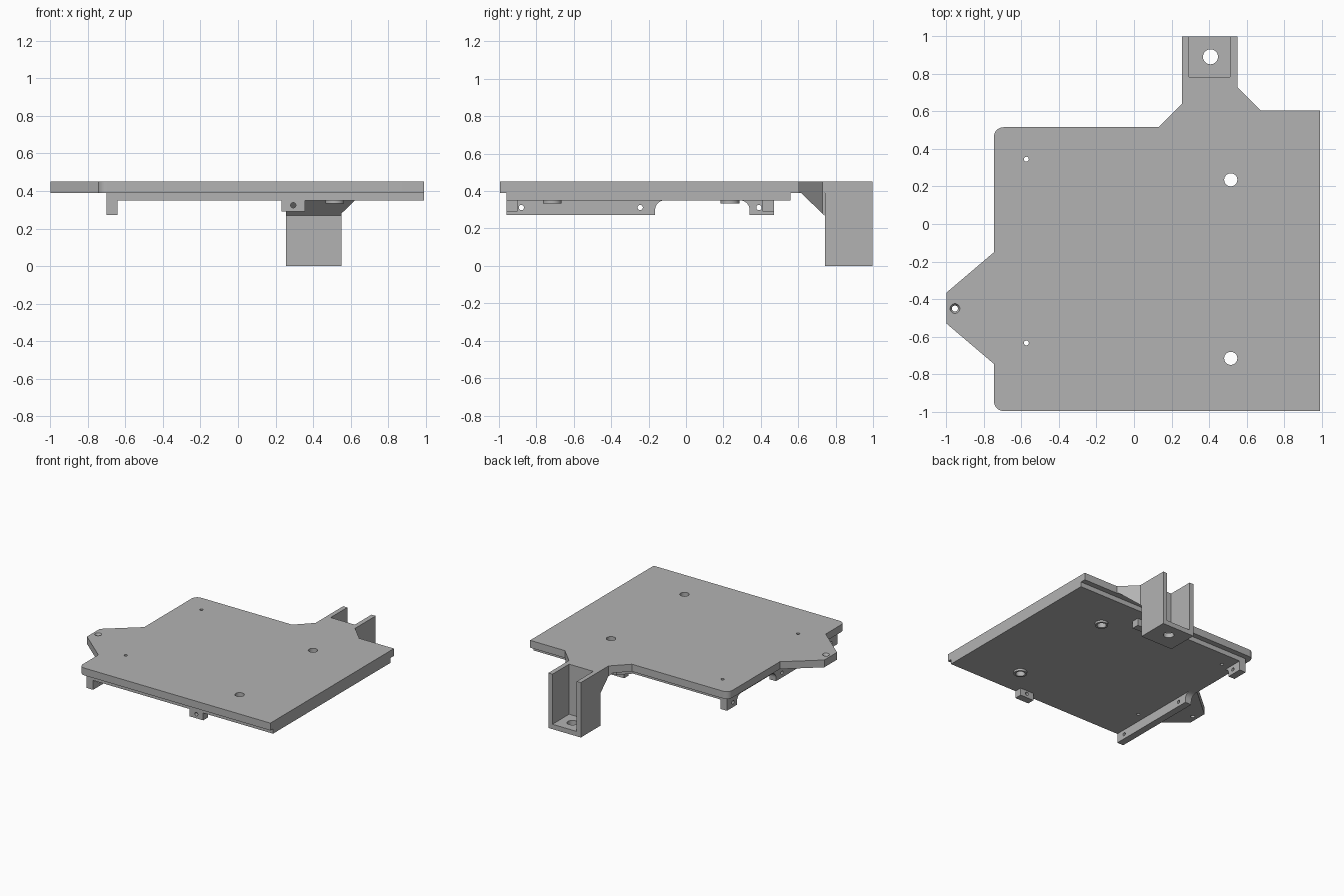
import bpy, bmesh, math
from mathutils import Vector, Matrix

cube = bpy.data.objects.get("Cube")
if cube:
    bpy.data.objects.remove(cube, do_unlink=True)

grey = bpy.data.materials.new("plain grey")
grey.use_nodes = True
grey.diffuse_color = (0.45, 0.45, 0.45, 1)
grey.node_tree.nodes["Principled BSDF"].inputs["Base Color"].default_value = (0.45, 0.45, 0.45, 1)

TOP, RIM, BASE = 0.45, 0.39, 0.35      # plate top, rim underside, inner layer underside


def finish(name, bm):
    bmesh.ops.recalc_face_normals(bm, faces=bm.faces)
    me = bpy.data.meshes.new(name)
    bm.to_mesh(me)
    bm.free()
    ob = bpy.data.objects.new(name, me)
    bpy.context.collection.objects.link(ob)
    me.materials.append(grey)
    return ob


def prism(name, pts, lo, hi, axis="z"):
    """Extrude a profile along z, or a (y, z) profile along x."""
    put = (lambda a, b, t: (a, b, t)) if axis == "z" else (lambda a, b, t: (t, a, b))
    bm = bmesh.new()
    face = bm.faces.new([bm.verts.new(put(a, b, lo)) for a, b in pts])
    out = bmesh.ops.extrude_face_region(bm, geom=[face])
    verts = [v for v in out["geom"] if isinstance(v, bmesh.types.BMVert)]
    bmesh.ops.translate(bm, verts=verts, vec=put(0, 0, hi - lo))
    return finish(name, bm)


def box(name, x0, x1, y0, y1, z0, z1):
    return prism(name, [(x0, y0), (x1, y0), (x1, y1), (x0, y1)], z0, z1)


def rod(name, centre, r, length, axis="Z", r2=None):
    turn = {"Z": Matrix(), "X": Matrix.Rotation(math.pi / 2, 4, "Y"),
            "Y": Matrix.Rotation(math.pi / 2, 4, "X")}[axis]
    bm = bmesh.new()
    bmesh.ops.create_cone(bm, cap_ends=True, segments=32, radius1=r,
                          radius2=r if r2 is None else r2, depth=length,
                          matrix=Matrix.Translation(Vector(centre)) @ turn)
    return finish(name, bm)


def cut(ob, *cutters):
    for c in cutters:
        c.hide_render = True
        mod = ob.modifiers.new("cut", "BOOLEAN")
        mod.operation, mod.solver, mod.object = "DIFFERENCE", "EXACT", c
    bpy.context.view_layer.update()
    shape = bpy.data.meshes.new_from_object(ob.evaluated_get(bpy.context.evaluated_depsgraph_get()))
    ob.modifiers.clear()
    ob.data = shape
    for c in cutters:
        bpy.data.objects.remove(c, do_unlink=True)


def arc(cx, cy, r, a0, a1, n=8):
    return [(cx + r * math.cos(math.radians(a0 + (a1 - a0) * i / n)),
             cy + r * math.sin(math.radians(a0 + (a1 - a0) * i / n))) for i in range(n + 1)]


BOLTS = [(0.515, 0.235), (0.515, -0.715)]
PINS = [(-0.573, 0.345), (-0.573, -0.633)]


def plate_holes():
    return ([rod("bolt_cutter", (x, y, 0.4), 0.035, 0.4) for x, y in BOLTS]
            + [rod("pin_cutter", (x, y, 0.4), 0.013, 0.4) for x, y in PINS])


# Main plate with side ear and neck to the post
outline = (arc(-0.695, -0.945, 0.05, 180, 270)
           + [(0.99, -0.995), (0.99, 0.605), (0.675, 0.605), (0.55, 0.73), (0.55, 0.76),
              (0.255, 0.76), (0.255, 0.64), (0.13, 0.515)]
           + arc(-0.695, 0.465, 0.05, 90, 180)
           + [(-0.745, -0.15), (-0.998, -0.365), (-0.998, -0.53), (-0.745, -0.745)])
outline = [(x, max(y, -0.998)) for x, y in outline]
plate = prism("top_plate", outline, RIM, TOP)
cut(plate, *plate_holes(),
    rod("ear_cutter", (-0.953, -0.45, 0.4), 0.016, 0.4),
    rod("ear_countersink", (-0.953, -0.45, TOP - 0.005), 0.014, 0.03, r2=0.032))

# Inner layer under the plate
layer = prism("inner_layer", [(-0.7, -0.96), (0.99, -0.96), (0.99, 0.56), (0.24, 0.56),
                              (0.15, 0.47), (-0.7, 0.47)], BASE, RIM + 0.01)
cut(layer, *plate_holes())

# Round bosses around the bolt holes
for i, (x, y) in enumerate(BOLTS):
    boss = rod(f"bolt_boss_{i + 1}", (x, y, 0.345), 0.05, 0.024)
    cut(boss, rod("boss_cutter", (x, y, 0.35), 0.035, 0.3))

# Side ribs with rounded inner ends and cross holes
R, LOW, UP = 0.05, 0.273, BASE + 0.01
long_rib = prism("long_rib", [(-0.96, UP), (-0.96, LOW), (-0.165, LOW)]
                 + arc(-0.115, BASE - R, R, 180, 90) + [(-0.115, UP)], -0.7, -0.642, "x")
cut(long_rib, *[rod("rib_cutter", (-0.67, y, 0.312), 0.014, 0.2, "X") for y in (-0.88, -0.245)])
short_rib = prism("short_rib", [(0.47, UP), (0.47, LOW), (0.34, LOW)]
                  + arc(0.29, BASE - R, R, 0, 90) + [(0.29, UP)], -0.7, -0.642, "x")
cut(short_rib, rod("rib_cutter", (-0.67, 0.39, 0.312), 0.014, 0.2, "X"))

# Small lugs at the front and back edges
for name, y0 in (("front_lug", -0.96), ("back_lug", 0.41)):
    lug = box(name, 0.232, 0.357, y0, y0 + 0.06, 0.29, UP)
    cut(lug, rod("lug_cutter", (0.294, y0 + 0.03, 0.324), 0.014, 0.2, "Y"))

# Open channel post with a hole in its floor
post = box("post", 0.255, 0.55, 0.742, 0.998, 0, TOP)
cut(post, box("channel_cutter", 0.292, 0.512, 0.782, 1.2, 0.04, 0.6),
    rod("floor_cutter", (0.407, 0.89, 0), 0.04, 0.3))

# Sloped gusset under the neck, following the neck outline
gusset = prism("neck_gusset", [(0.225, 0.61), (0.67, 0.61), (0.55, 0.73), (0.55, 0.76),
                               (0.255, 0.76), (0.255, 0.64)], 0.2, RIM + 0.01)
cut(gusset, prism("slope_cutter", [(0.5, 0.1), (0.5, 0.5), (0.742, 0.268), (0.742, 0.1)], 0, 1, "x"),
    box("base_cutter", 0, 1, 0.741, 0.9, 0.1, 0.6))

for ob in bpy.context.scene.objects:
    ob.select_set(ob.type == "MESH")
bpy.context.view_layer.objects.active = plate
bpy.ops.object.shade_smooth_by_angle(angle=math.radians(30))
